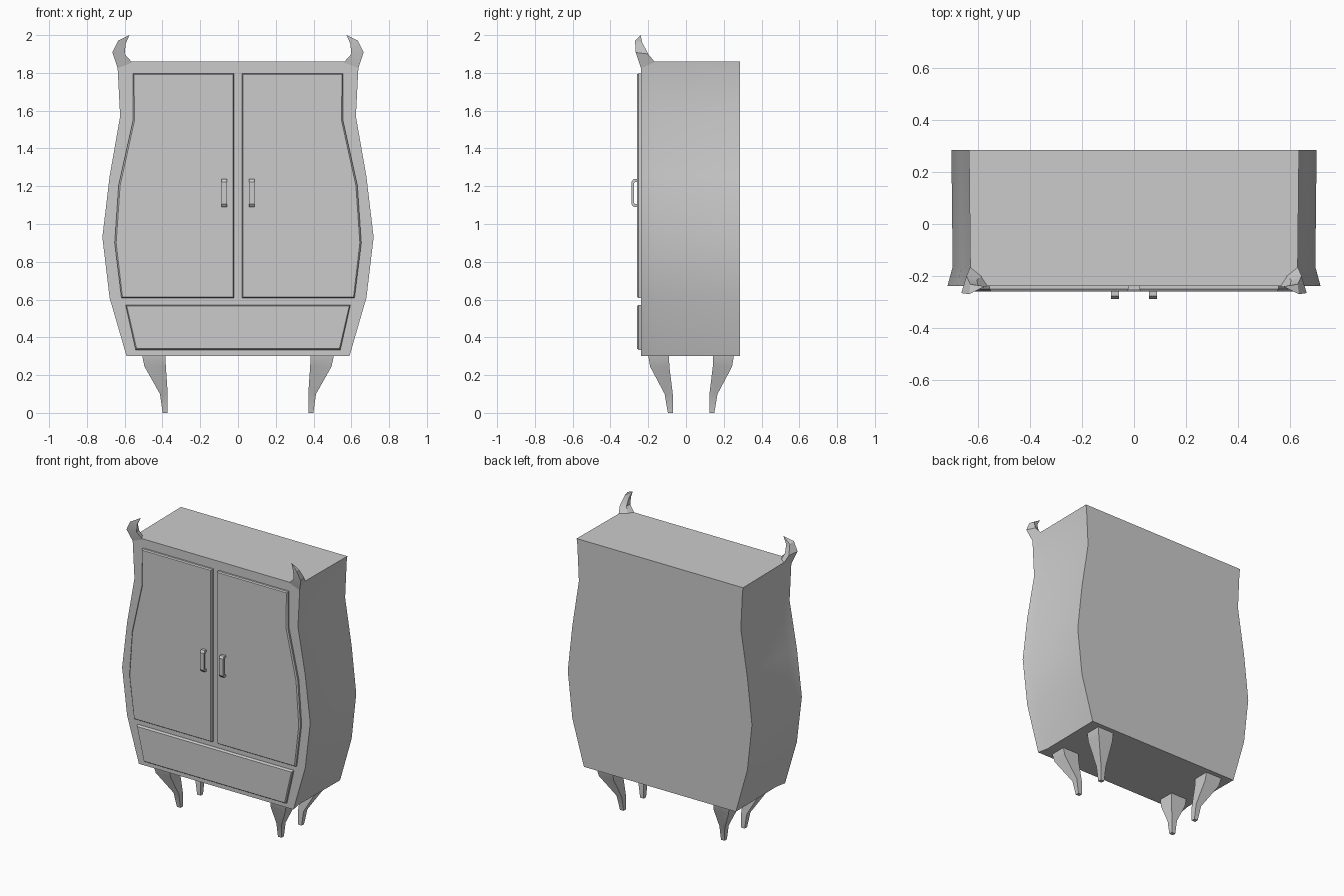
import bpy, bmesh, math

if "Cube" in bpy.data.objects:
    bpy.data.objects.remove(bpy.data.objects["Cube"])


def finish(name, bm, mirror_x=False, mirror_y=None):
    bmesh.ops.recalc_face_normals(bm, faces=bm.faces)
    # Mirrored copies are joined into the same part
    for axis, centre in ((0, 0.0 if mirror_x else None), (1, mirror_y)):
        if centre is None:
            continue
        dup = bmesh.ops.duplicate(bm, geom=bm.verts[:] + bm.edges[:] + bm.faces[:])["geom"]
        for v in dup:
            if isinstance(v, bmesh.types.BMVert):
                v.co[axis] = 2 * centre - v.co[axis]
        bmesh.ops.reverse_faces(bm, faces=[f for f in dup if isinstance(f, bmesh.types.BMFace)])
    me = bpy.data.meshes.new(name)
    bm.to_mesh(me)
    bm.free()
    ob = bpy.data.objects.new(name, me)
    bpy.context.collection.objects.link(ob)
    bpy.ops.object.select_all(action='DESELECT')
    ob.select_set(True)
    bpy.context.view_layer.objects.active = ob
    bpy.ops.object.shade_smooth_by_angle(angle=math.radians(25))
    return ob


def loft(rings, tip=None):
    bm = bmesh.new()
    rows = [[bm.verts.new(p) for p in r] for r in rings]
    n = len(rows[0])
    for a, b in zip(rows, rows[1:]):
        for i in range(n):
            j = (i + 1) % n
            bm.faces.new((a[i], a[j], b[j], b[i]))
    bm.faces.new(rows[0])
    if tip:
        t = bm.verts.new(tip)
        for i in range(n):
            bm.faces.new((rows[-1][i], rows[-1][(i + 1) % n], t))
    else:
        bm.faces.new(rows[-1])
    return bm


def panel(name, outline, mirror):
    # Raised front panel with a small chamfered rim
    bm = loft([[(x, y, z) for x, z in outline] for y in (-0.235, -0.251)])
    bmesh.ops.recalc_face_normals(bm, faces=bm.faces)
    front = min(bm.faces, key=lambda f: f.calc_center_median().y)
    bmesh.ops.inset_region(bm, faces=[front], thickness=0.008, depth=0.008)
    return finish(name, bm, mirror_x=mirror)


# Bombe cabinet body: (height, front half width, back half width)
profile = [(0.30, 0.59, 0.58), (0.61, 0.68, 0.668), (0.93, 0.718, 0.703),
           (1.25, 0.68, 0.668), (1.57, 0.624, 0.618), (1.82, 0.637, 0.63),
           (1.86, 0.637, 0.635)]
rings = []
for z, f, b in profile:
    side = [(f, -0.238), (b - 0.005, -0.165), (b, 0.285)]
    rings.append([(x, y, z) for x, y in side] + [(-x, y, z) for x, y in reversed(side)])
finish("cabinet_body", loft(rings))

# Curled horns at the front top corners
finish("corner_horns", loft([
    [(0.56, -0.238, 1.855), (0.637, -0.238, 1.825), (0.63, -0.165, 1.857), (0.585, -0.20, 1.855)],
    [(0.60, -0.25, 1.90), (0.665, -0.266, 1.908), (0.645, -0.20, 1.90), (0.605, -0.215, 1.90)],
    [(0.595, -0.25, 1.953), (0.635, -0.27, 1.97), (0.63, -0.232, 1.962), (0.60, -0.235, 1.953)],
], tip=(0.575, -0.24, 2.0)), mirror_x=True)

# Doors and drawer front
panel("doors", [(0.021, 0.608), (0.617, 0.608), (0.653, 0.90), (0.632, 1.205),
                (0.556, 1.548), (0.556, 1.798), (0.021, 1.798)], True)
panel("drawer_front", [(-0.542, 0.334), (0.542, 0.334), (0.595, 0.571), (-0.595, 0.571)], False)

# Bracket handles: rectangular section swept along a U path (y, z outer / inner)
outer = [(-0.25, 1.09), (-0.278, 1.09), (-0.289, 1.105), (-0.289, 1.222), (-0.278, 1.237), (-0.25, 1.237)]
inner = [(-0.25, 1.105), (-0.27, 1.105), (-0.275, 1.112), (-0.275, 1.215), (-0.27, 1.222), (-0.25, 1.222)]
finish("door_handles", loft([
    [(0.058, *o), (0.088, *o), (0.088, *i), (0.058, *i)] for o, i in zip(outer, inner)]), mirror_x=True)

# Cabriole legs: (height, inner x, outer x, inner y, outer y)
leg = [(0.305, 0.385, 0.508, -0.09, -0.20), (0.245, 0.382, 0.495, -0.088, -0.19),
       (0.10, 0.372, 0.413, -0.07, -0.113), (0.0, 0.372, 0.399, -0.07, -0.096)]
finish("legs", loft([[(a, c, z), (b, c, z), (b, d, z), (a, d, z)] for z, a, b, c, d in leg]),
       mirror_x=True, mirror_y=0.027)
